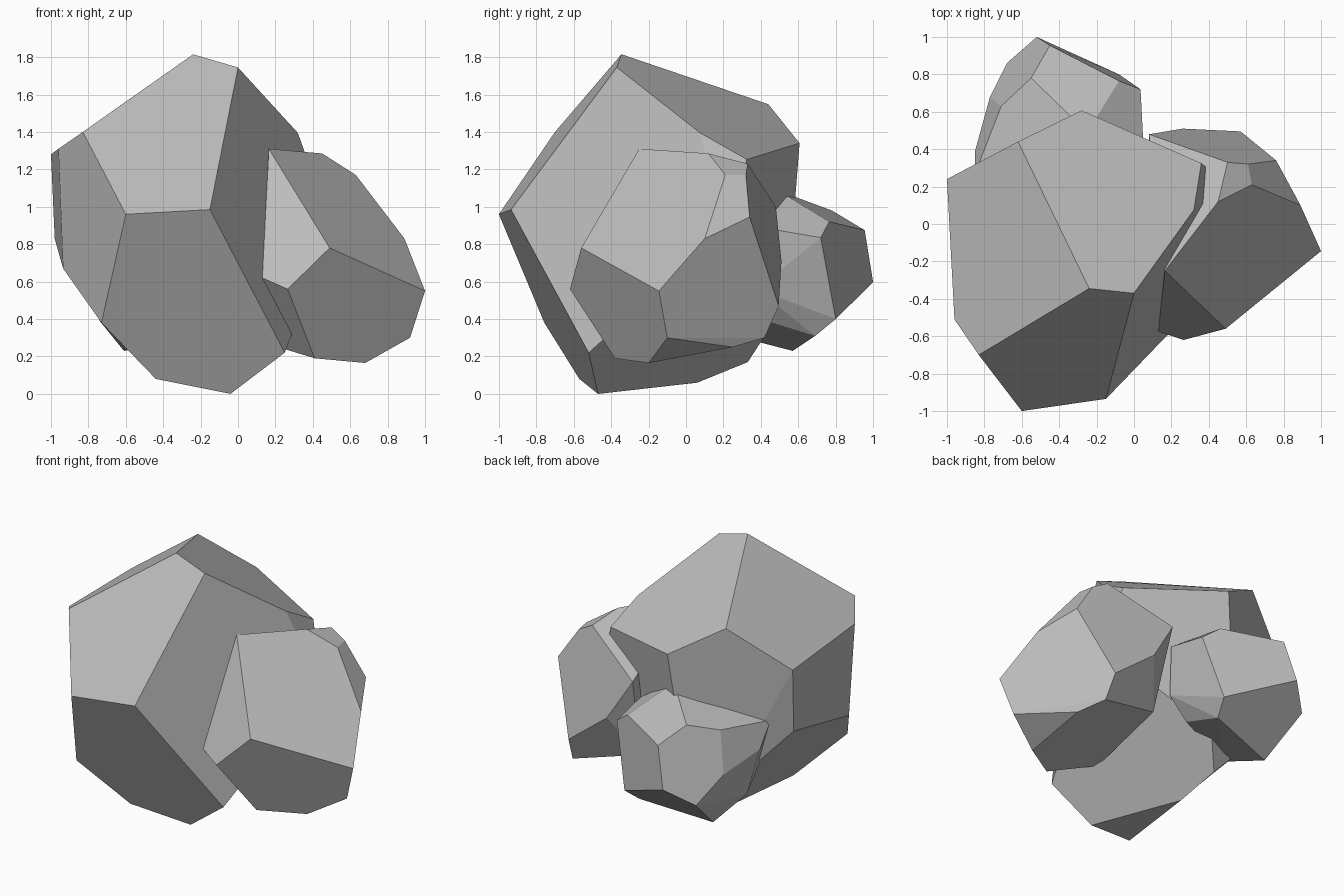
import bpy
import bmesh

cube = bpy.data.objects.get("Cube")
if cube:
    bpy.data.objects.remove(cube, do_unlink=True)

# One plain stone colour
stone = bpy.data.materials.new("stone_grey")
stone.use_nodes = True
stone_colour = (0.5, 0.5, 0.5, 1.0)
stone.diffuse_color = stone_colour
stone.node_tree.nodes["Principled BSDF"].inputs["Base Color"].default_value = stone_colour


def make_rock(name, corners, flatness=0.11):
    """Wrap a convex chiselled rock around its corners and merge nearly flat facets."""
    mesh = bpy.data.meshes.new(name)
    bm = bmesh.new()
    for corner in corners:
        bm.verts.new(corner)
    hull = bmesh.ops.convex_hull(bm, input=bm.verts[:], use_existing_faces=False)
    unused = {v for v in hull["geom_interior"] + hull["geom_unused"]
              if isinstance(v, bmesh.types.BMVert) and v.is_valid}
    bmesh.ops.delete(bm, geom=list(unused), context="VERTS")
    bmesh.ops.dissolve_limit(bm, angle_limit=flatness, use_dissolve_boundaries=False,
                             verts=bm.verts[:], edges=bm.edges[:])
    bmesh.ops.recalc_face_normals(bm, faces=bm.faces[:])
    for face in bm.faces:
        face.smooth = False
    bm.to_mesh(mesh)
    bm.free()
    mesh.materials.append(stone)
    rock = bpy.data.objects.new(name, mesh)
    bpy.context.scene.collection.objects.link(rock)
    return rock


# Large boulder: crown, waist and underside corners
large_crown = [
    (-.24, -.345, 1.815), (0, -.37, 1.745), (-.83, -.7, 1.4), (-.96, -.51, 1.31),
    (-1, .24, 1.28), (-.62, .44, 1.548), (-.28, .607, 1.34), (.36, .325, 1.253),
    (.32, .075, 1.395),
]
large_waist = [
    (-.6, -1, .96), (-.15, -.935, .985), (-.935, -.48, .67), (-.98, .2, .83),
    (.505, .205, .875), (-.366, .548, .594), (-.6, .4, .4),
]
large_underside = [
    (.25, -.52, .22), (-.04, -.47, 0), (-.44, -.57, .08), (-.73, -.757, .38),
    (-.34, .06, .06), (-.39, .33, .17), (-.26, .46, .37),
]
make_rock("large_boulder", large_crown + large_waist + large_underside)

# Medium boulder leaning on the +x side
medium_upper = [
    (.165, -.25, 1.31), (.45, .12, 1.285), (.63, .21, 1.17), (.5, .33, 1.23),
    (.61, .32, 1.17), (.76, .34, .945), (.89, .1, .83), (.08, .48, 1),
]
medium_lower = [
    (.49, -.56, .78), (.265, -.62, .56), (.13, -.575, .62), (1, -.145, .55),
    (.92, -.1, .3), (.68, -.2, .165), (.41, -.38, .19), (.1, -.24, .285),
    (.57, .495, .47), (.26, .51, .71), (.59, .42, .3), (.68, .25, .25),
    (.12, .335, .42),
]
make_rock("medium_boulder", medium_upper + medium_lower)

# Small boulder tucked against the back
small_upper = [
    (-.45, .955, .875), (-.55, .78, .98), (.035, .72, .835), (-.08, .765, .92),
    (-.25, .49, 1.087), (-.71, .63, .93), (-.85, .27, .9), (.05, .43, .885),
]
small_lower = [
    (-.52, 1, .597), (-.77, .68, .65), (-.68, .86, .476), (-.85, .39, .74),
    (-.08, .8, .4), (-.61, .57, .23), (-.12, .69, .31), (-.74, .38, .39),
    (.02, .38, .56), (-.1, .4, .4), (-.5, .3, .3), (-.8, .2, .75),
]
make_rock("small_boulder", small_upper + small_lower)
